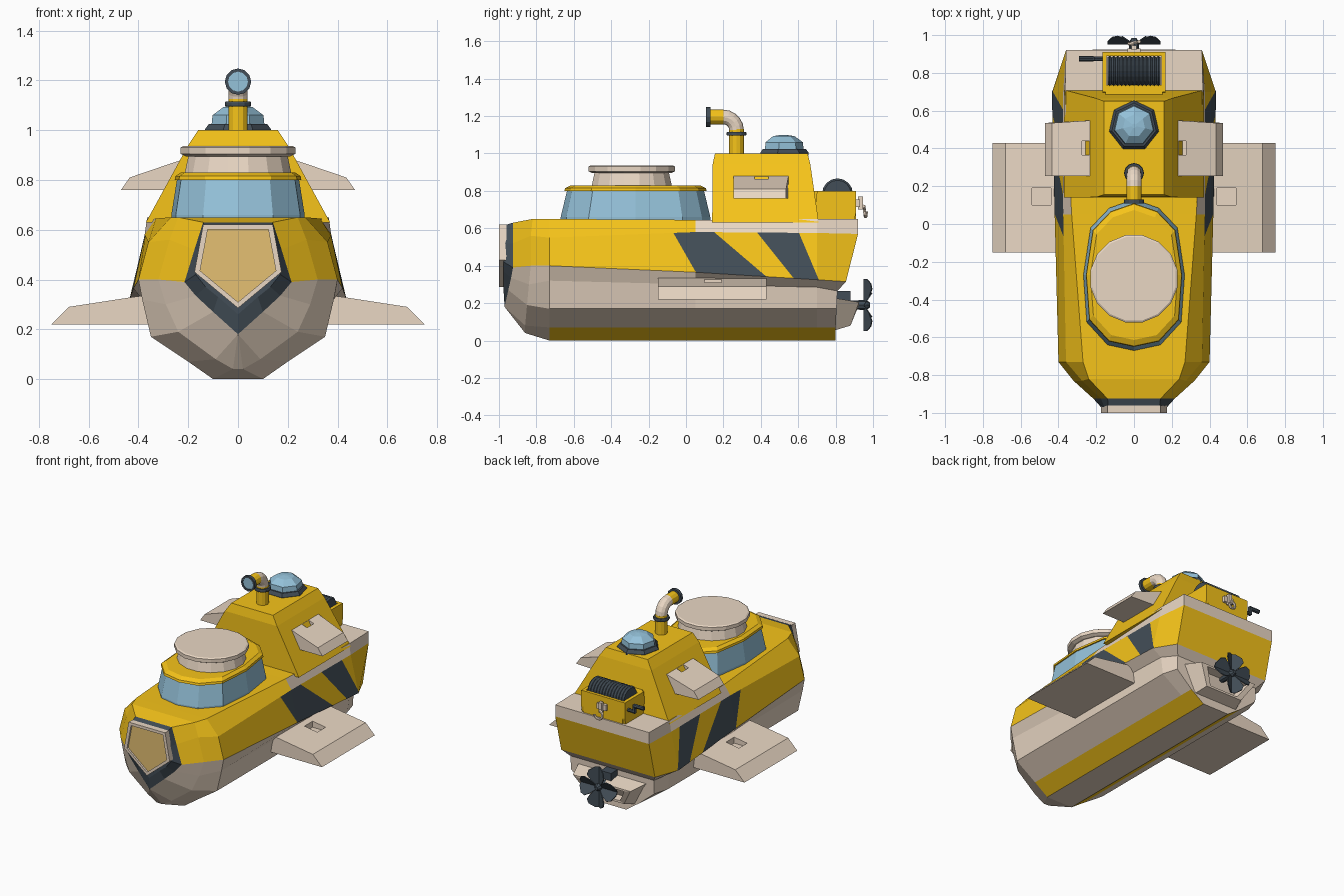
import bpy, bmesh
from math import sin, cos, pi
from mathutils import Vector

if "Cube" in bpy.data.objects:
    bpy.data.objects.remove(bpy.data.objects["Cube"])


def material(name, rgb):
    m = bpy.data.materials.new(name)
    m.diffuse_color = (*rgb, 1)
    m.use_nodes = True
    m.node_tree.nodes["Principled BSDF"].inputs["Base Color"].default_value = m.diffuse_color
    return m


YELLOW = material("yellow", (0.92, 0.55, 0.01))
TAN = material("tan", (0.82, 0.68, 0.55))
DARK = material("dark", (0.055, 0.075, 0.095))
BLUE = material("glass", (0.30, 0.54, 0.70))
AMBER = material("amber", (0.78, 0.53, 0.17))


def finish(name, bm, *mats):
    bmesh.ops.recalc_face_normals(bm, faces=bm.faces)
    me = bpy.data.meshes.new(name)
    bm.to_mesh(me)
    bm.free()
    for m in mats:
        me.materials.append(m)
    ob = bpy.data.objects.new(name, me)
    bpy.context.collection.objects.link(ob)
    return ob


def loft(name, rings, mat):
    """Skin closed rings of points and cap both ends."""
    bm = bmesh.new()
    rows = [[bm.verts.new(p) for p in r] for r in rings]
    n = len(rows[0])
    for a, b in zip(rows, rows[1:]):
        for i in range(n):
            j = (i + 1) % n
            bm.faces.new((a[i], a[j], b[j], b[i]))
    bm.faces.new(rows[0])
    bm.faces.new(rows[-1])
    return finish(name, bm, mat)


def place(axis, a, b, t):
    return {"x": (t, a, b), "y": (a, t, b), "z": (a, b, t)}[axis]


def prism(name, pts, axis, t0, t1, mat):
    return loft(name, [[place(axis, a, b, t) for a, b in pts] for t in (t0, t1)], mat)


def box(name, x0, x1, y0, y1, z0, z1, mat):
    return prism(name, [(x0, y0), (x1, y0), (x1, y1), (x0, y1)], "z", z0, z1, mat)


def turned(name, profile, ca, cb, axis, n, mat, phase=0.0):
    """Profile of (radius, position) turned round an axis."""
    return loft(name, [[place(axis, ca + r * cos(phase + 2 * pi * i / n),
                              cb + r * sin(phase + 2 * pi * i / n), t)
                        for i in range(n)] for r, t in profile], mat)


def mirrored(ob):
    ob.modifiers.new("mirror", "MIRROR")
    return ob


def notch(ob, *dims):
    c = box(ob.name + "_cutter", *dims, TAN)
    c.hide_render = True
    c.display_type = "WIRE"
    m = ob.modifiers.new("notch", "BOOLEAN")
    m.operation, m.object, m.solver = "DIFFERENCE", c, "EXACT"


# Hull: half sections keel, keel strip, chine, ledge, seam, shoulder, deck edge (x, y, z)
def sec(y, *xz):
    return [(x, y, z) for x, z in xz]


half = [
    sec(-.975, (0, .26), (0, .26), (.08, .33), (.13, .37), (.17, .42), (.155, .52), (.135, .615)),
    [(0, -.97, .18), (0, -.97, .18), (.10, -.95, .27), (.17, -.935, .335),
     (.215, -.925, .39), (.175, -.925, .52), (.14, -.925, .63)],
    [(.02, -.86, .04), (.09, -.86, .08), (.24, -.85, .19), (.29, -.84, .30),
     (.32, -.83, .40), (.275, -.83, .56), (.24, -.82, .65)],
    sec(-.73, (.10, 0), (.20, .07), (.35, .17), (.385, .32), (.40, .40), (.36, .55), (.27, .65)),
    sec(.05, (.10, 0), (.20, .07), (.35, .17), (.37, .30), (.42, .365), (.375, .58), (.33, .645)),
    sec(.70, (.10, 0), (.20, .07), (.35, .17), (.365, .285), (.435, .325), (.375, .575), (.365, .65)),
    [(.10, .80, 0), (.20, .80, .07), (.32, .805, .17), (.32, .81, .265),
     (.36, .855, .315), (.36, .92, .57), (.36, .92, .65)],
]
bm = bmesh.new()
rows = [[bm.verts.new(p) for p in h] + [bm.verts.new((-x, y, z)) for x, y, z in reversed(h)]
        for h in half]
SIDE = 3
for k, (a, b) in enumerate(zip(rows, rows[1:])):
    for i in range(14):
        seg = i if i <= 6 else 12 - i
        f = bm.faces.new((a[i], a[(i + 1) % 14], b[(i + 1) % 14], b[i]))
        if k == 0:
            f.material_index = 2
        elif seg == 4:
            f.material_index = SIDE
        elif (seg == 0 and k >= 3) or (seg == 5 and k < 4) or (seg == 6 and k < 5):
            f.material_index = 0
        else:
            f.material_index = 1
for r, front in ((rows[0], True), (rows[-1], False)):
    for i in range(6):
        f = bm.faces.new((r[i], r[i + 1], r[12 - i], r[13 - i]))
        f.material_index = 2 if front else (0 if i == 4 else 1)
# Slanted warning stripes cut into the hull sides
cuts = [((-.07, .58), (.05, .37)), ((.15, .58), (.42, .35)),
        ((.37, .59), (.57, .34)), ((.60, .585), (.71, .325))]
planes = [(Vector((0, *p)), Vector((0, p[1] - q[1], q[0] - p[0]))) for p, q in cuts]
for co, no in planes:
    fs = [f for f in bm.faces if f.material_index == SIDE]
    geom = list({g for f in fs for g in (*f.verts, *f.edges)}) + fs
    bmesh.ops.bisect_plane(bm, geom=geom, plane_co=co, plane_no=no)
for f in bm.faces:
    if f.material_index == SIDE:
        c = f.calc_center_median()
        past = sum((c - co).dot(no) > 0 for co, no in planes)
        f.material_index = 2 if past % 2 else 0
bmesh.ops.remove_doubles(bm, verts=bm.verts, dist=1e-4)
finish("hull", bm, YELLOW, TAN, DARK)

# Nose window
def pentagon(s, y):
    return [(x * s, y, .47 + (z - .47) * s) for x, z in
            ((.14, .62), (.175, .43), (0, .285), (-.175, .43), (-.14, .62))]


loft("nose_window_frame", [pentagon(1, -.96), pentagon(1, -1), pentagon(.87, -1),
                           pentagon(.87, -.985)], TAN)
loft("nose_window_pane", [pentagon(.88, -.97), pentagon(.88, -.987)], AMBER)

# Canopy glass, roof and hatch
outline = [(.0, .13), (.13, .085), (.23, -.02), (.268, -.27), (.25, -.52), (.14, -.64), (0, -.67)]
outline += [(-x, y) for x, y in outline[-2:0:-1]]


def canopy_ring(s, z):
    return [(x * s, -.27 + (y + .27) * s, z) for x, y in outline]


loft("canopy_glass", [canopy_ring(1, .63), canopy_ring(1, .66), canopy_ring(.91, .81)], BLUE)
loft("canopy_roof", [canopy_ring(.95, .80), canopy_ring(.94, .815), canopy_ring(.86, .83)], YELLOW)
turned("hatch_neck", [(.22, .82), (.20, .91)], 0, -.29, "z", 16, TAN, pi / 16)
turned("hatch_lid", [(.215, .895), (.235, .905), (.235, .93), (.225, .936)],
       0, -.29, "z", 16, TAN, pi / 16)

# Conning tower
tower = [(.37, .14, .71, .63), (.20, .142, .665, .94), (.16, .155, .65, 1.0)]
loft("tower", [[(w, y0, z), (w, y1, z), (-w, y1, z), (-w, y0, z)] for w, y0, y1, z in tower], YELLOW)
turned("dome_base", [(.135, .99), (.135, 1.005), (.12, 1.025)], 0, .52, "z", 7, DARK, pi / 2)
turned("dome_glass", [(.11, 1.01), (.105, 1.06), (.06, 1.093), (.012, 1.1)],
       0, .52, "z", 7, BLUE, pi / 2)

# Periscope
turned("periscope_tube", [(.039, .97), (.039, 1.13)], 0, .27, "z", 12, YELLOW)
turned("periscope_collar", [(.05, 1.095), (.053, 1.10), (.053, 1.11), (.05, 1.115)],
       0, .27, "z", 12, DARK)
loft("periscope_elbow",
     [[(.039 * cos(t), .20 + (.07 + .039 * sin(t)) * cos(a), 1.125 + (.07 + .039 * sin(t)) * sin(a))
       for t in [2 * pi * i / 12 for i in range(12)]] for a in [pi / 2 * k / 5 for k in range(6)]], TAN)
turned("periscope_head", [(.039, .20), (.039, .115)], 0, 1.195, "y", 12, YELLOW)
turned("periscope_rim", [(.053, .13), (.053, .108), (.04, .108), (.04, .116)],
       0, 1.195, "y", 12, DARK)
turned("periscope_lens", [(.041, .125), (.041, .112)], 0, 1.195, "y", 12, BLUE)

# Fins
lower = prism("lower_fin", [(.30, .22), (.75, .22), (.68, .29), (.42, .33), (.30, .345)],
              "y", -.15, .43, TAN)
notch(lower, .44, .54, .10, .19, .285, .4)
upper = loft("upper_fin", [[(.22, y, .76), (.47, y + d, .76), (.435, y + d, .81), (.20, y, .89)]
                           for y, d in ((.255, 0), (.55, -.015))], TAN)
notch(upper, .235, .275, .365, .44, .835, .95)
mirrored(lower)
mirrored(upper)

# Winch: box, cable drum, crank and hook
prism("winch_cheek", [(.69, .64), (.90, .64), (.91, .69), (.91, .80), (.70, .80)],
      "x", .145, .168, YELLOW).modifiers.new("mirror", "MIRROR")
box("winch_back", -.15, .15, .89, .91, .64, .80, YELLOW)
box("winch_front", -.15, .15, .68, .735, .64, .80, YELLOW)
ridges = [(.082 if i % 2 else .072, -.14 + .28 * i / 26) for i in range(27)]
turned("cable_drum", ridges, .81, .785, "x", 16, DARK)
turned("crank_axle", [(.012, -.16), (.012, -.22)], .875, .74, "x", 8, DARK)
box("crank_arm", -.225, -.21, .865, .885, .73, .79, DARK)
turned("crank_handle", [(.014, -.215), (.014, -.29)], .875, .78, "x", 8, DARK)
box("hook_mount", -.035, .035, .90, .93, .715, .755, TAN)
box("hook_shank", -.012, .012, .92, .945, .70, .77, TAN)
loft("hook", [[(.028 * cos(a) + .009 * cos(a) * cos(t), .95 + .009 * sin(t) + .015 * (k / 8),
               .69 + (.028 + .009 * cos(t)) * sin(a)) for t in [pi / 3 * i for i in range(6)]]
              for k, a in enumerate([pi / 2 + 1.5 * pi * j / 8 for j in range(9)])], TAN)

# Stern frame with recess, drive housing and propeller
def stern(s, push):
    pts = [(.14, .88, .08), (.22, .925, .205), (-.22, .925, .205), (-.14, .88, .08)]
    return [(x * s, y - push, .145 + (z - .145) * s) for x, y, z in pts]


loft("stern_frame", [[(.17, .78, .05), (.27, .78, .23), (-.27, .78, .23), (-.17, .78, .05)],
                     stern(1, 0), stern(.78, 0), stern(.7, .06)], TAN)
box("drive_housing", -.04, .04, .80, .88, .20, .265, DARK)
turned("propeller_hub", [(.022, .84), (.026, .94), (.026, .965), (.012, .985)], 0, .19, "y", 8, DARK)
bm = bmesh.new()
stations = [(.015, .014), (.05, .045), (.085, .064), (.115, .055), (.14, .02)]
for q in range(4):
    c, s = cos(q * pi / 2), sin(q * pi / 2)
    prev = None
    for r, w in stations:
        row = [bm.verts.new((r * c - u * s, .955 + .042 * abs(u) / .064, .19 + r * s + u * c))
               for u in (-w, 0, w)]
        if prev:
            for i in (0, 1):
                bm.faces.new((prev[i], prev[i + 1], row[i + 1], row[i]))
        prev = row
blades = finish("propeller_blades", bm, DARK)
blades.modifiers.new("thickness", "SOLIDIFY").thickness = .006
